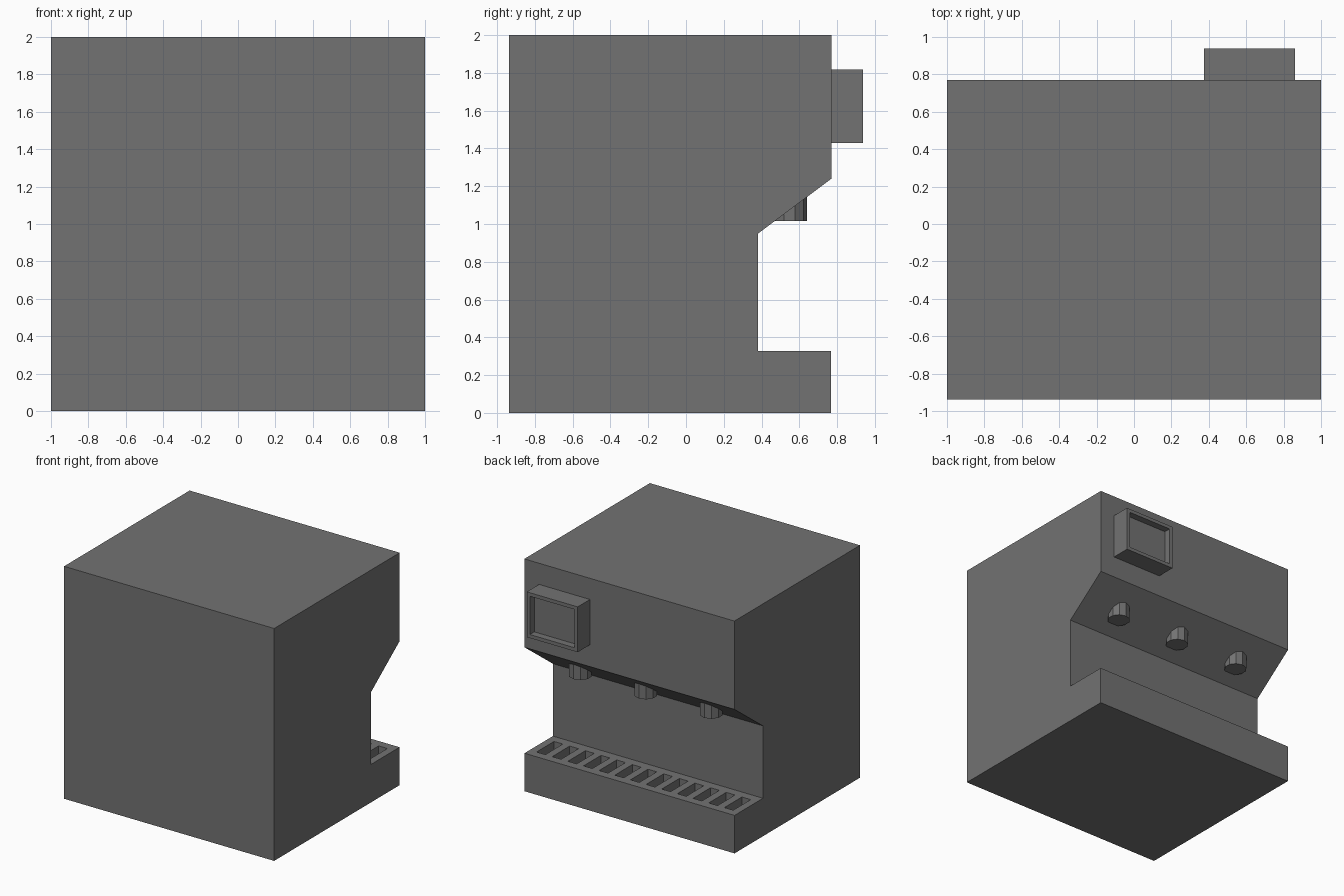
import bpy, bmesh
from mathutils import Matrix, Vector

if "Cube" in bpy.data.objects:
    bpy.data.objects.remove(bpy.data.objects["Cube"])


def finish(name, bm):
    bmesh.ops.recalc_face_normals(bm, faces=bm.faces)
    me = bpy.data.meshes.new(name)
    bm.to_mesh(me)
    bm.free()
    ob = bpy.data.objects.new(name, me)
    bpy.context.collection.objects.link(ob)
    return ob


def add_box(bm, lo, hi):
    lo, hi = Vector(lo), Vector(hi)
    m = Matrix.Translation((lo + hi) / 2) @ Matrix.Diagonal((*(hi - lo), 1))
    bmesh.ops.create_cube(bm, size=1, matrix=m)


# Cabinet: side profile (y, z) extruded across the width
profile = [(-0.937, 0), (0.768, 0), (0.768, 0.327), (0.382, 0.327),
           (0.382, 0.95), (0.77, 1.24), (0.77, 2), (-0.937, 2)]
bm = bmesh.new()
face = bm.faces.new([bm.verts.new((-1, y, z)) for y, z in profile])
ext = bmesh.ops.extrude_face_region(bm, geom=[face])
bmesh.ops.translate(bm, vec=(2, 0, 0),
                    verts=[g for g in ext["geom"] if isinstance(g, bmesh.types.BMVert)])
cabinet = finish("cabinet", bm)

# Row of drain slots cut into the drip tray
bm = bmesh.new()
for i in range(13):
    x = (i - 6) * 0.149
    add_box(bm, (x - 0.042, 0.457, 0.21), (x + 0.042, 0.695, 0.4))
cutter = finish("slot_cutter", bm)
cutter.hide_render = True
mod = cabinet.modifiers.new("drain_slots", 'BOOLEAN')
mod.operation = 'DIFFERENCE'
mod.solver = 'EXACT'
mod.object = cutter
bpy.context.view_layer.objects.active = cabinet
bpy.ops.object.modifier_apply(modifier=mod.name)
bpy.data.objects.remove(cutter)

# Display housing with a recessed screen
bm = bmesh.new()
add_box(bm, (0.375, 0.77, 1.428), (0.86, 0.937, 1.818))
bm.normal_update()
front = max(bm.faces, key=lambda f: f.calc_center_median().y)
bmesh.ops.inset_region(bm, faces=[front], thickness=0.043)
ext = bmesh.ops.extrude_discrete_faces(bm, faces=[front])
screen = ext["faces"][0]
bmesh.ops.translate(bm, vec=(0, -0.06, 0), verts=screen.verts)
finish("display", bm)

# Three ten-sided nozzles under the sloped panel
for i, x in enumerate((-0.624, 0, 0.622)):
    bm = bmesh.new()
    bmesh.ops.create_cone(bm, cap_ends=True, segments=10, radius1=0.092, radius2=0.092,
                          depth=0.145, matrix=Matrix.Translation((x, 0.548, 1.0885)))
    finish(f"nozzle_{i + 1}", bm)

# Dark grey finish on every part
dark = bpy.data.materials.new("dark_grey")
dark.diffuse_color = (0.17, 0.17, 0.17, 1)
dark.use_nodes = True
dark.node_tree.nodes["Principled BSDF"].inputs["Base Color"].default_value = dark.diffuse_color
for ob in bpy.data.objects:
    ob.data.materials.append(dark)
